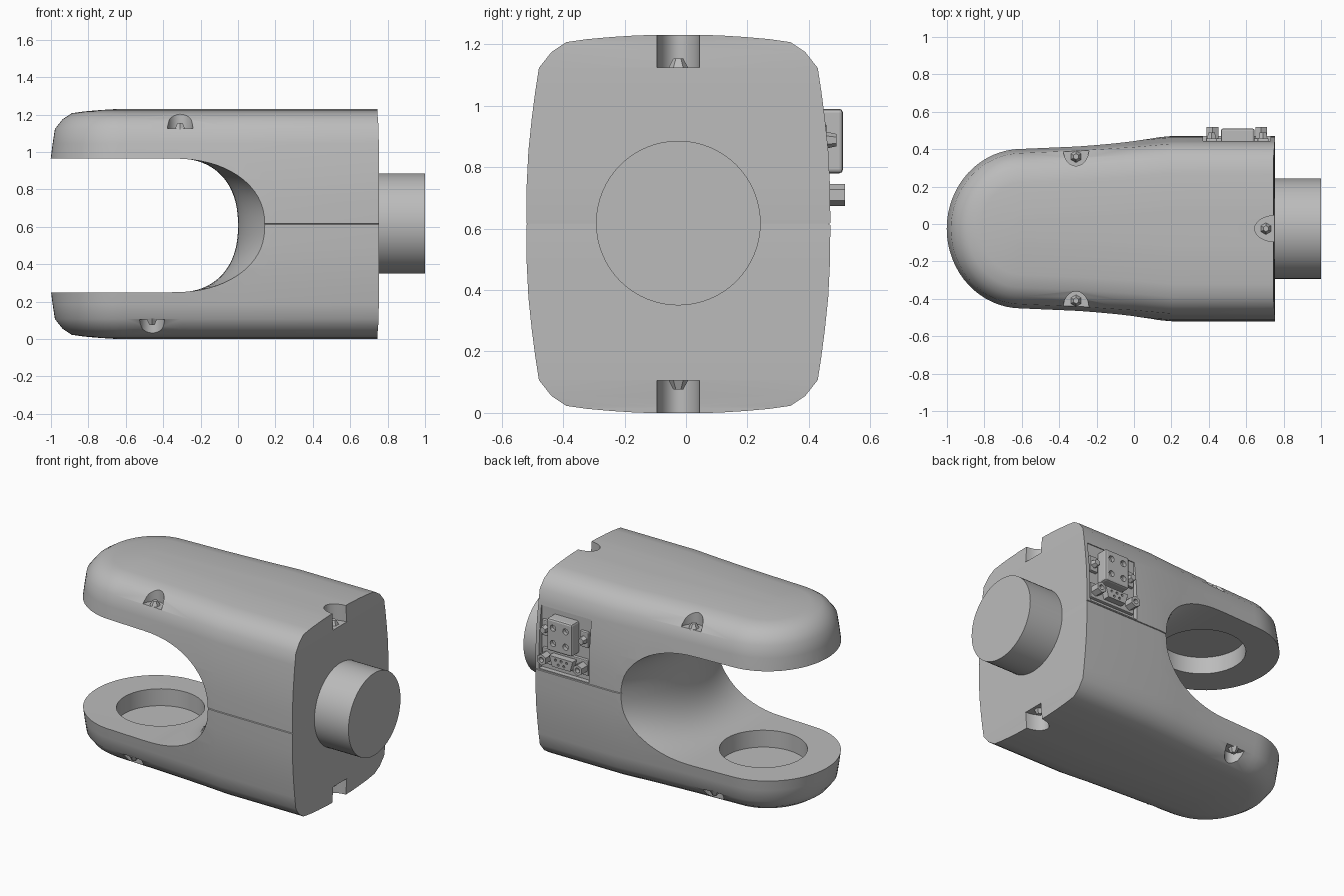
import bpy, bmesh, math
from mathutils import Matrix, Vector

if "Cube" in bpy.data.objects:
    bpy.data.objects.remove(bpy.data.objects["Cube"])

CY, CZ = -0.025, 0.615      # centre line of the housing


def material(name, c):
    m = bpy.data.materials.new(name)
    m.diffuse_color = (c, c, c, 1)
    m.use_nodes = True
    m.node_tree.nodes["Principled BSDF"].inputs["Base Color"].default_value = m.diffuse_color
    return m


GREY = material("light_grey", 0.5)


def make(name, bm):
    bmesh.ops.recalc_face_normals(bm, faces=bm.faces)
    me = bpy.data.meshes.new(name)
    bm.to_mesh(me)
    bm.free()
    me.materials.append(GREY)
    ob = bpy.data.objects.new(name, me)
    bpy.context.collection.objects.link(ob)
    return ob


def loft(name, rings):
    bm = bmesh.new()
    loops = [[bm.verts.new(p) for p in r] for r in rings]
    n = len(loops[0])
    for a, b in zip(loops, loops[1:]):
        for i in range(n):
            j = (i + 1) % n
            bm.faces.new((a[i], a[j], b[j], b[i]))
    bm.faces.new(loops[0])
    bm.faces.new(loops[-1])
    return make(name, bm)


def box(name, lo, hi, bevel=0):
    bm = bmesh.new()
    lo, hi = Vector(lo), Vector(hi)
    bmesh.ops.create_cube(bm, size=1, matrix=Matrix.Translation((lo + hi) / 2) @ Matrix.Diagonal((*(hi - lo), 1)))
    if bevel:
        bmesh.ops.bevel(bm, geom=bm.edges[:], offset=bevel, segments=2, affect='EDGES', profile=0.5)
    return make(name, bm)


def cyl(name, c, r, h, axis='Z', n=32, r2=None, scale=(1, 1)):
    bm = bmesh.new()
    rot = {'Z': Matrix(), 'X': Matrix.Rotation(math.pi / 2, 4, 'Y'),
           'Y': Matrix.Rotation(-math.pi / 2, 4, 'X')}[axis]
    bmesh.ops.create_cone(bm, cap_ends=True, segments=n, radius1=r, radius2=r if r2 is None else r2, depth=h,
                          matrix=Matrix.Translation(c) @ rot @ Matrix.Diagonal((*scale, 1, 1)))
    return make(name, bm)


def cut(ob, cutter):
    cutter.hide_render = True
    bpy.context.view_layer.objects.active = ob
    m = ob.modifiers.new("cut", 'BOOLEAN')
    m.operation, m.solver, m.object = 'DIFFERENCE', 'EXACT', cutter
    bpy.ops.object.modifier_apply(modifier=m.name)
    bpy.data.objects.remove(cutter)


def smooth(ob, angle=30):
    bpy.ops.object.select_all(action='DESELECT')
    ob.select_set(True)
    bpy.context.view_layer.objects.active = ob
    bpy.ops.object.shade_smooth_by_angle(angle=math.radians(angle))


# Housing: stacked plan outlines, each inset by d
def outline(d, z):
    rear = 0.755 - 0.01 * min(d / 0.13, 1)
    half = [(rear, 0.495 - d), (0.2, 0.495 - d), (0.0, 0.477 - d), (-0.3, 0.458 - d), (-0.6, 0.445 - d)]
    a, b = 0.42 - d, 0.445 - d
    half += [(-0.6 - a * math.sin(t), b * math.cos(t)) for t in (math.pi / 2 * i / 16 for i in range(1, 17))]
    pts = half + [(x, -y) for x, y in half[-2::-1]]
    return [(x, CY + y, z) for x, y in pts]


# (height above centre, inset); the first rows form the seam groove
rows = [(0.0, 0.006), (0.003, 0.0), (0.12, 0.001), (0.24, 0.007), (0.345, 0.018), (0.43, 0.029), (0.508, 0.041),
        (0.56, 0.082), (0.592, 0.13), (0.602, 0.2), (0.609, 0.28), (0.614, 0.36), (0.615, 0.40)]
levels = [(-h, d) for h, d in rows[:0:-1]] + rows
body = loft("housing", [outline(d, CZ + h) for h, d in levels])

# Fork opening: saddle wall, deepest at both sides
rings = []
for k in range(-14, 15):
    y = 0.6 * k / 14
    depth = 0.14 * (y / 0.485) ** 2
    a = 0.33 + 1.25 * depth
    x0 = depth - a
    ring = [(-1.3, CY + y, 0.25), (-1.3, CY + y, 0.965)]
    for i in range(33):
        t = math.pi / 2 - math.pi * i / 32
        s, c = math.sin(t), max(math.cos(t), 0)
        ring.append((x0 + a * c ** 0.87, CY + y, 0.6075 + 0.3575 * math.copysign(abs(s) ** 0.87, s)))
    rings.append(ring)
cut(body, loft("fork_cutter", rings))

# Round blind sockets in both arms
for z in (0.215, 1.0):
    cut(body, cyl("socket_cutter", (-0.54, CY, z), 0.26, 0.15, n=64))

# Screw pockets and their screws, top and bottom
pockets = []
for up in (1, -1):
    x_side = -0.31 if up > 0 else -0.46
    spots = [(0.755, CY, 0.11, 0.07), (x_side, CY + 0.43, 0.07, 0.095), (x_side, CY - 0.43, 0.07, 0.095)]
    for x, y, sx, sy in spots:
        floor = CZ + up * 0.51
        cut(body, cyl("pocket_cutter", (x, y, floor + up * 0.1), 1, 0.2, n=24, scale=(sx, sy)))
        dy = 0 if x > 0 else -0.045 * math.copysign(1, y - CY)
        dx = -0.05 if x > 0 else 0
        r = (0.034, 0.016) if up > 0 else (0.016, 0.034)
        cyl("pocket_screw", (x + dx, y + dy, floor + up * 0.012), r[0], 0.034, n=6, r2=r[1])

# Recessed connector panel on the back
cut(body, box("panel_cutter", (0.37, 0.438, 0.625), (0.73, 0.6, 1.025)))
smooth(body)

# Drive shaft
smooth(cyl("shaft", (0.865, CY, 0.618), 0.268, 0.27, 'X', 64))

# Square connector with four contact holes
block = box("square_connector", (0.465, 0.42, 0.78), (0.645, 0.511, 0.99), 0.012)
for x in (0.51, 0.60):
    for z in (0.835, 0.935):
        cut(block, cyl("contact_cutter", (x, 0.511, z), 0.02, 0.05, 'Y', 12))
for x in (0.415, 0.69):
    box("connector_ear", (x - 0.03, 0.42, 0.84), (x + 0.03, 0.458, 0.94), 0.006)
    cyl("connector_screw", (x, 0.472, 0.888), 0.028, 0.036, 'Y', 6, 0.02)

# Flat plug with hexagonal posts
box("plug_flange", (0.385, 0.42, 0.66), (0.715, 0.458, 0.76), 0.005)
plug = loft("plug_shell", [[(0.465, y, 0.745), (0.635, y, 0.745), (0.615, y, 0.678), (0.485, y, 0.678)]
                           for y in (0.43, 0.5)])
for z, xs in ((0.725, (0.51, 0.55, 0.59)), (0.698, (0.53, 0.57))):
    for x in xs:
        cut(plug, cyl("pin_cutter", (x, 0.5, z), 0.008, 0.03, 'Y', 8))
for x in (0.42, 0.68):
    post = cyl("hex_post", (x, 0.475, 0.71), 0.036, 0.085, 'Y', 6)
    cut(post, cyl("post_cutter", (x, 0.517, 0.71), 0.016, 0.06, 'Y', 12))
